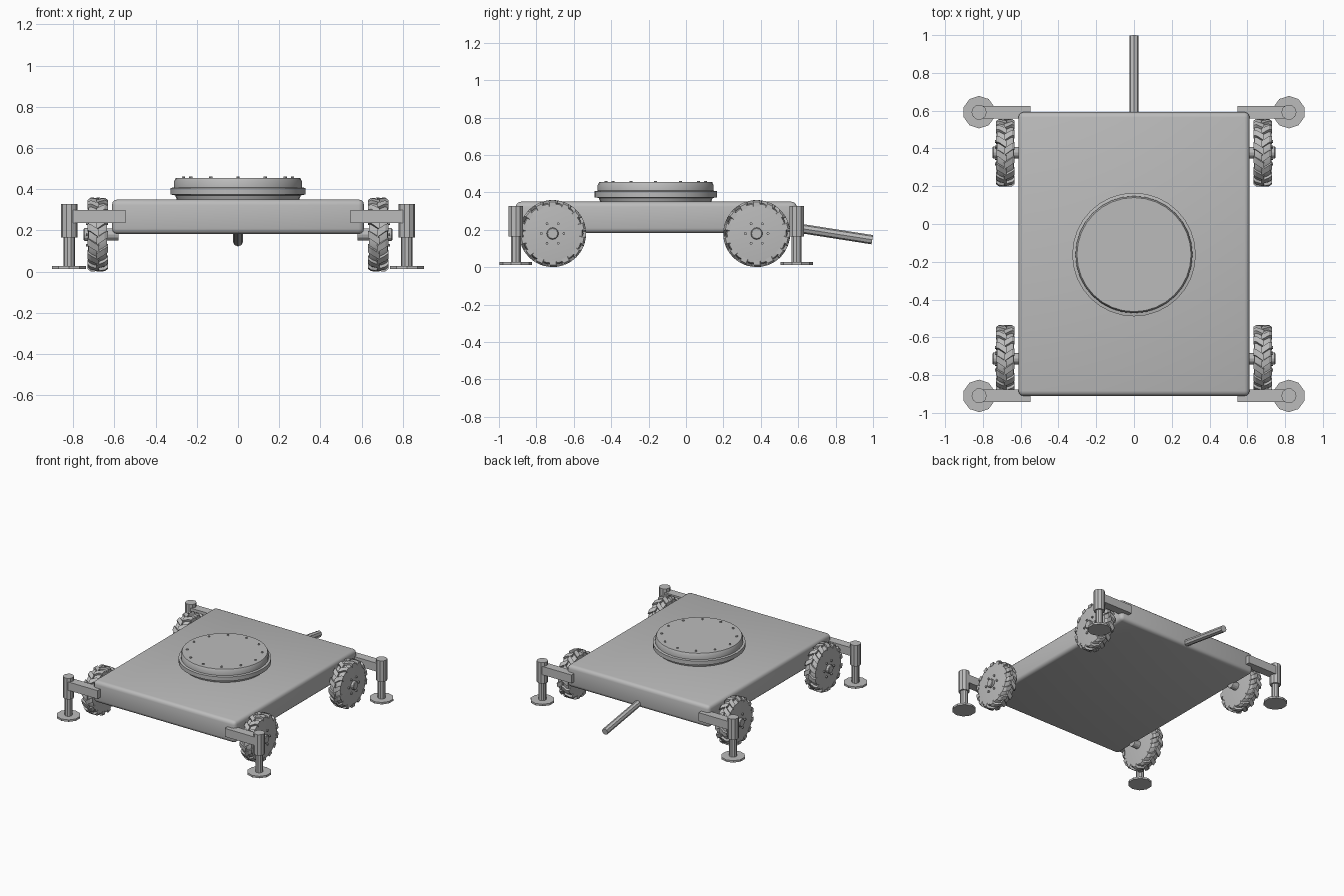
import bpy, bmesh, math
from mathutils import Matrix, Vector

if "Cube" in bpy.data.objects:
    bpy.data.objects.remove(bpy.data.objects["Cube"])

grey = bpy.data.materials.new("plain grey")
grey.diffuse_color = (0.5, 0.5, 0.5, 1)
grey.use_nodes = True
grey.node_tree.nodes["Principled BSDF"].inputs["Base Color"].default_value = grey.diffuse_color

Z_AXIS = Matrix.Identity(4)


def finish(name, bm, smooth=None):
    """Turn a bmesh into a named object; smooth = sharp-edge angle in degrees."""
    bmesh.ops.recalc_face_normals(bm, faces=bm.faces)
    me = bpy.data.meshes.new(name)
    bm.to_mesh(me)
    bm.free()
    me.materials.append(grey)
    if smooth:
        for p in me.polygons:
            p.use_smooth = True
        me.set_sharp_from_angle(angle=math.radians(smooth))
    ob = bpy.data.objects.new(name, me)
    bpy.context.collection.objects.link(ob)
    return ob


def lathe(bm, profile, n, mat=Z_AXIS, turn=0.0):
    """Closed turned solid from (radius, height) points around local z."""
    rings = []
    for r, h in profile:
        rings.append([bm.verts.new(mat @ Vector((
            r * math.cos(2 * math.pi * i / n + turn),
            r * math.sin(2 * math.pi * i / n + turn), h))) for i in range(n)])
    for a, b in zip(rings, rings[1:]):
        for i in range(n):
            j = (i + 1) % n
            bm.faces.new((a[i], a[j], b[j], b[i]))
    bm.faces.new(rings[0])
    bm.faces.new(rings[-1])


def box(bm, lo, hi):
    size = [b - a for a, b in zip(lo, hi)]
    mid = [(a + b) / 2 for a, b in zip(lo, hi)]
    bmesh.ops.create_cube(bm, size=1, matrix=Matrix.Translation(mid) @ Matrix.Diagonal((*size, 1)))


# Chassis slab with rounded edges
bm = bmesh.new()
box(bm, (-0.612, -0.91, 0.182), (0.612, 0.592, 0.35))
bmesh.ops.bevel(bm, geom=bm.edges[:], offset=0.027, segments=3, profile=0.5, affect='EDGES')
finish("chassis", bm, 40)

# Turntable with a wide flange and a ring of bolts
centre = Matrix.Translation((0, -0.162, 0))
bm = bmesh.new()
lathe(bm, [(0.295, 0.345), (0.305, 0.37), (0.327, 0.374), (0.327, 0.406), (0.31, 0.409),
           (0.31, 0.438), (0.302, 0.455)], 32, centre)
finish("turntable", bm, 30)

bm = bmesh.new()
for i in range(12):
    a = math.radians(30 * i)
    lathe(bm, [(0.008, 0.45), (0.008, 0.462)], 8,
          centre @ Matrix.Translation((0.265 * math.cos(a), 0.265 * math.sin(a), 0)))
finish("turntable_bolts", bm)


def wheel_matrix(side, y):
    """Local z points outward along x from the wheel middle."""
    cols = Matrix(((0, 0, side), (1, 0, 0), (0, 1, 0))).to_4x4()
    return Matrix.Translation((side * 0.681, y, 0.18)) @ cols


def add_lugs(bm, mat, count=14):
    """Two staggered rows of slanted tread blocks wrapping the shoulders."""
    step = 2 * math.pi / count
    for row in (-1, 1):
        for i in range(count):
            a = step * (i + (0.5 if row > 0 else 0))
            # (height across the tread, outer radius, inner radius, angle)
            sections = [(-0.006, 0.179, 0.15, a + 0.20),
                        (0.034, 0.179, 0.15, a + 0.04),
                        (0.049, 0.169, 0.145, a)]
            loops = []
            for h, ro, ri, c in sections:
                pts = [(ro, c - 0.10), (ro, c + 0.10), (ri, c + 0.12), (ri, c - 0.12)]
                loops.append([bm.verts.new(mat @ Vector((
                    r * math.cos(t), r * math.sin(t), row * h))) for r, t in pts])
            for p, q in zip(loops, loops[1:]):
                for k in range(4):
                    m = (k + 1) % 4
                    bm.faces.new((p[k], p[m], q[m], q[k]))
            bm.faces.new(loops[0])
            bm.faces.new(loops[-1])


for side, sname in ((-1, "left"), (1, "right")):
    # Wheels: tyre, tread blocks, hub, bolts and axle
    for y, yname in ((-0.713, "front"), (0.378, "back")):
        mat = wheel_matrix(side, y)
        tag = f"{yname}_{sname}"
        bm = bmesh.new()
        lathe(bm, [(0.145, -0.046), (0.158, -0.044), (0.164, -0.03), (0.164, 0.03),
                   (0.158, 0.044), (0.145, 0.046)], 28, mat)
        finish(f"{tag}_tyre", bm, 35)
        bm = bmesh.new()
        add_lugs(bm, mat)
        finish(f"{tag}_tread", bm)
        bm = bmesh.new()
        lathe(bm, [(0.032, 0.04), (0.032, 0.064), (0.027, 0.068)], 12, mat)
        for i in range(6):
            a = math.radians(60 * i)
            lathe(bm, [(0.008, 0.04), (0.008, 0.056)], 6,
                  mat @ Matrix.Translation((0.06 * math.cos(a), 0.06 * math.sin(a), 0)))
        finish(f"{tag}_hub", bm)
        bm = bmesh.new()
        lathe(bm, [(0.03, -0.1), (0.03, -0.04)], 12, mat)
        finish(f"{tag}_axle", bm)

    # Stabilisers: arm, sleeve, leg and foot pad
    for y, yname in ((-0.91, "front"), (0.592, "back")):
        tag = f"{yname}_{sname}"
        post = Matrix.Translation((side * 0.82, y, 0))
        bm = bmesh.new()
        x0, x1 = sorted((side * 0.547, side * 0.81))
        box(bm, (x0, y - 0.033, 0.235), (x1, y + 0.033, 0.3))
        finish(f"{tag}_arm", bm)
        bm = bmesh.new()
        lathe(bm, [(0.04, 0.165), (0.04, 0.328)], 10, post)
        finish(f"{tag}_sleeve", bm)
        bm = bmesh.new()
        lathe(bm, [(0.028, 0.02), (0.028, 0.175)], 10, post)
        finish(f"{tag}_leg", bm)
        bm = bmesh.new()
        lathe(bm, [(0.086, 0.012), (0.086, 0.027)], 10, post, math.pi / 10)
        finish(f"{tag}_foot_pad", bm)

# Tow bar sloping down behind the chassis
start, end = Vector((0, 0.55, 0.217)), Vector((0, 0.996, 0.147))
direction = end - start
bm = bmesh.new()
lathe(bm, [(0.025, 0), (0.025, direction.length)], 8,
      Matrix.Translation(start) @ direction.to_track_quat('Z', 'Y').to_matrix().to_4x4())
finish("tow_bar", bm)
